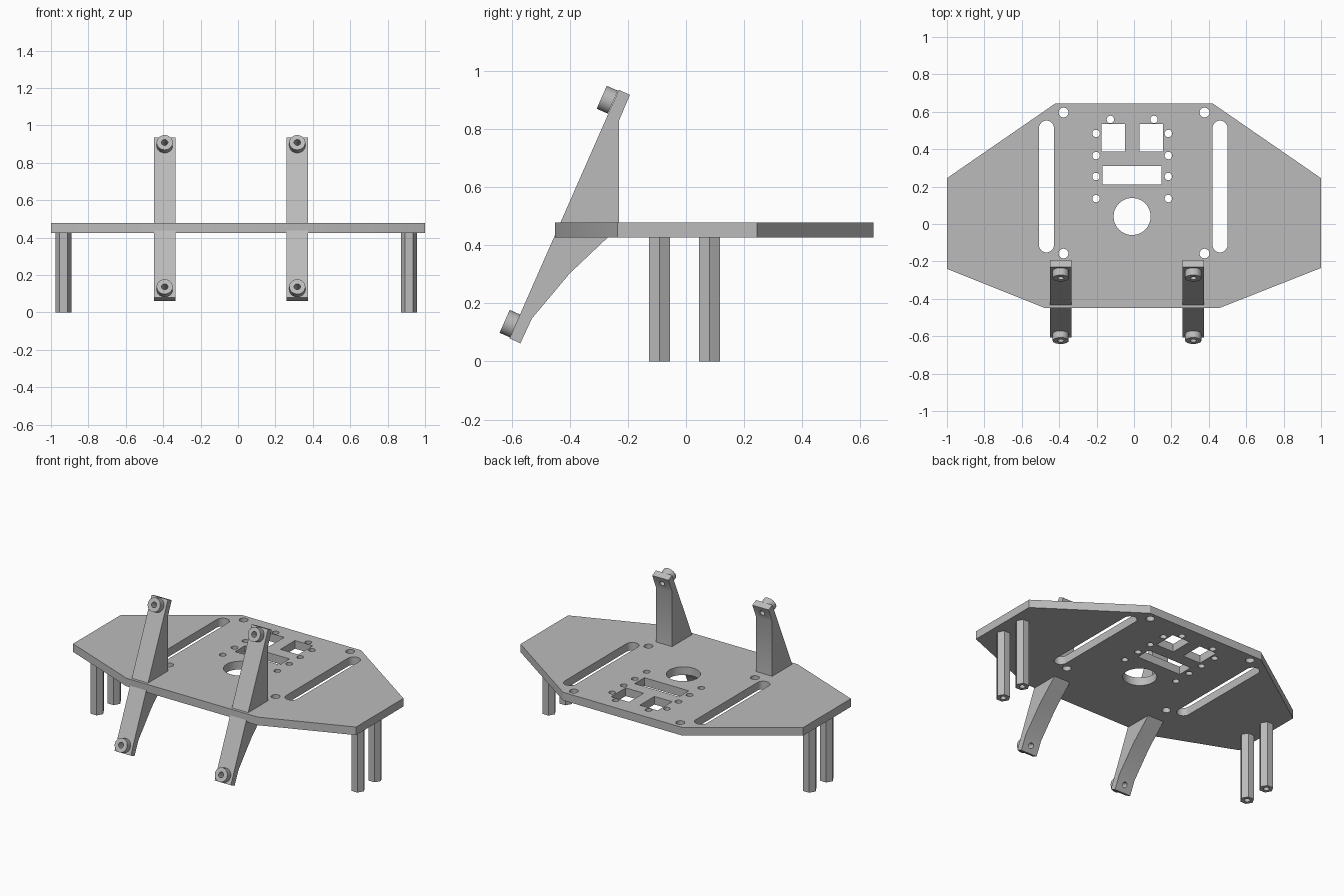
import bpy
import bmesh
from math import cos, sin, pi
from mathutils import Matrix, Vector

cube = bpy.data.objects.get("Cube")
if cube:
    bpy.data.objects.remove(cube, do_unlink=True)

grey = bpy.data.materials.new("matte grey")
grey.use_nodes = True
grey.diffuse_color = (0.5, 0.5, 0.5, 1)
grey.node_tree.nodes["Principled BSDF"].inputs["Base Color"].default_value = (0.5, 0.5, 0.5, 1)


def circle(x, y, r, sides=32):
    return [(x + r * cos(2 * pi * i / sides), y + r * sin(2 * pi * i / sides)) for i in range(sides)]


def rect(x0, x1, y0, y1):
    return [(x0, y0), (x1, y0), (x1, y1), (x0, y1)]


def slot(x, y0, y1, r, n=12):
    arc = [pi * i / n for i in range(n + 1)]
    return ([(x + r * cos(a), y1 - r + r * sin(a)) for a in arc]
            + [(x - r * cos(a), y0 + r - r * sin(a)) for a in arc])


def extrude(name, loops, depth, matrix):
    """Extrude an outline (first loop) with holes (other loops), centred on local z."""
    curve = bpy.data.curves.new(name + "_outline", "CURVE")
    curve.dimensions, curve.fill_mode, curve.extrude = "2D", "BOTH", depth / 2
    for loop in loops:
        spline = curve.splines.new("POLY")
        spline.points.add(len(loop) - 1)
        for point, (x, y) in zip(spline.points, loop):
            point.co = (x, y, 0, 1)
        spline.use_cyclic_u = True
    temp = bpy.data.objects.new(name + "_outline", curve)
    bpy.context.collection.objects.link(temp)
    depsgraph = bpy.context.evaluated_depsgraph_get()
    mesh = bpy.data.meshes.new_from_object(temp.evaluated_get(depsgraph))
    bpy.data.objects.remove(temp, do_unlink=True)
    bpy.data.curves.remove(curve)

    bm = bmesh.new()
    bm.from_mesh(mesh)
    bmesh.ops.remove_doubles(bm, verts=bm.verts, dist=0.0001)
    bmesh.ops.transform(bm, matrix=matrix, verts=bm.verts)
    bmesh.ops.recalc_face_normals(bm, faces=bm.faces)
    bm.to_mesh(mesh)
    bm.free()
    mesh.name = name
    mesh.materials.clear()
    mesh.materials.append(grey)
    obj = bpy.data.objects.new(name, mesh)
    bpy.context.collection.objects.link(obj)
    return obj


def activate(obj):
    bpy.ops.object.select_all(action="DESELECT")
    obj.select_set(True)
    bpy.context.view_layer.objects.active = obj


def drill(obj, radius, depth, matrix):
    cutter = extrude("drill", [circle(0, 0, radius, 24)], depth, matrix)
    cutter.hide_render = True
    mod = obj.modifiers.new("hole", "BOOLEAN")
    mod.operation, mod.solver, mod.object = "DIFFERENCE", "EXACT", cutter
    activate(obj)
    bpy.ops.object.modifier_apply(modifier=mod.name)
    bpy.data.objects.remove(cutter, do_unlink=True)


def finish(obj):
    activate(obj)
    bpy.ops.object.shade_smooth_by_angle(angle=0.5)


# Base plate with slots, windows and screw holes
BOTTOM, TOP = 0.426, 0.478
outline = [(-1, -0.24), (-0.475, -0.45), (0.455, -0.45), (1, -0.235),
           (1, 0.245), (0.42, 0.645), (-0.42, 0.645), (-1, 0.245)]
holes = [slot(-0.468, -0.152, 0.553, 0.04), slot(0.46, -0.152, 0.553, 0.04),
         rect(-0.174, -0.048, 0.388, 0.535), rect(0.029, 0.155, 0.388, 0.535),
         rect(-0.168, 0.147, 0.211, 0.31), circle(-0.01, 0.04, 0.099, 48)]
holes += [circle(x, y, 0.026) for x in (-0.377, 0.377) for y in (-0.158, 0.596)]
holes += [circle(x, y, 0.02) for x in (-0.203, 0.184) for y in (0.136, 0.254, 0.366, 0.484)]
holes += [circle(x, 0.559, 0.02) for x in (-0.126, 0.107)]
finish(extrude("base_plate", [outline] + holes, TOP - BOTTOM,
               Matrix.Translation((0, 0, (TOP + BOTTOM) / 2))))

# Hexagonal legs with a blind screw hole in the foot
for side, x in (("right", -0.933), ("left", 0.914)):
    for place, y in (("front", -0.0915), ("rear", 0.081)):
        leg = extrude(f"{side}_{place}_leg", [circle(x, y, 0.042, 6)], BOTTOM,
                      Matrix.Translation((0, 0, BOTTOM / 2)))
        drill(leg, 0.017, 0.3, Matrix.Translation((x, y, 0)))
        finish(leg)

# Sloping brackets, each with a ring boss at both ends
profile = [(-0.607, 0.08), (-0.57, 0.062), (-0.53, 0.148), (-0.40, 0.303), (-0.27, 0.426),
           (-0.23, 0.478), (-0.23, 0.83), (-0.193, 0.917), (-0.231, 0.935)]
sideways = Matrix(((0, 0, 1, 0), (1, 0, 0, 0), (0, 1, 0, 0), (0, 0, 0, 1)))
normal = Vector((0, -0.915, 0.403)).normalized()
tilt = normal.to_track_quat("Z", "Y").to_matrix().to_4x4()
for side, x in (("right", -0.392), ("left", 0.317)):
    bracket = extrude(f"{side}_bracket", [profile], 0.115, Matrix.Translation((x, 0, 0)) @ sideways)
    for place, y, z in (("lower", -0.624, 0.138), ("upper", -0.29, 0.909)):
        end = Vector((x, y, z))
        drill(bracket, 0.017, 0.3, Matrix.Translation(end) @ tilt)
        boss = extrude(f"{side}_{place}_boss", [circle(0, 0, 0.043), circle(0, 0, 0.017, 24)], 0.042,
                       Matrix.Translation(end - normal * 0.021) @ tilt)
        finish(boss)
    finish(bracket)
